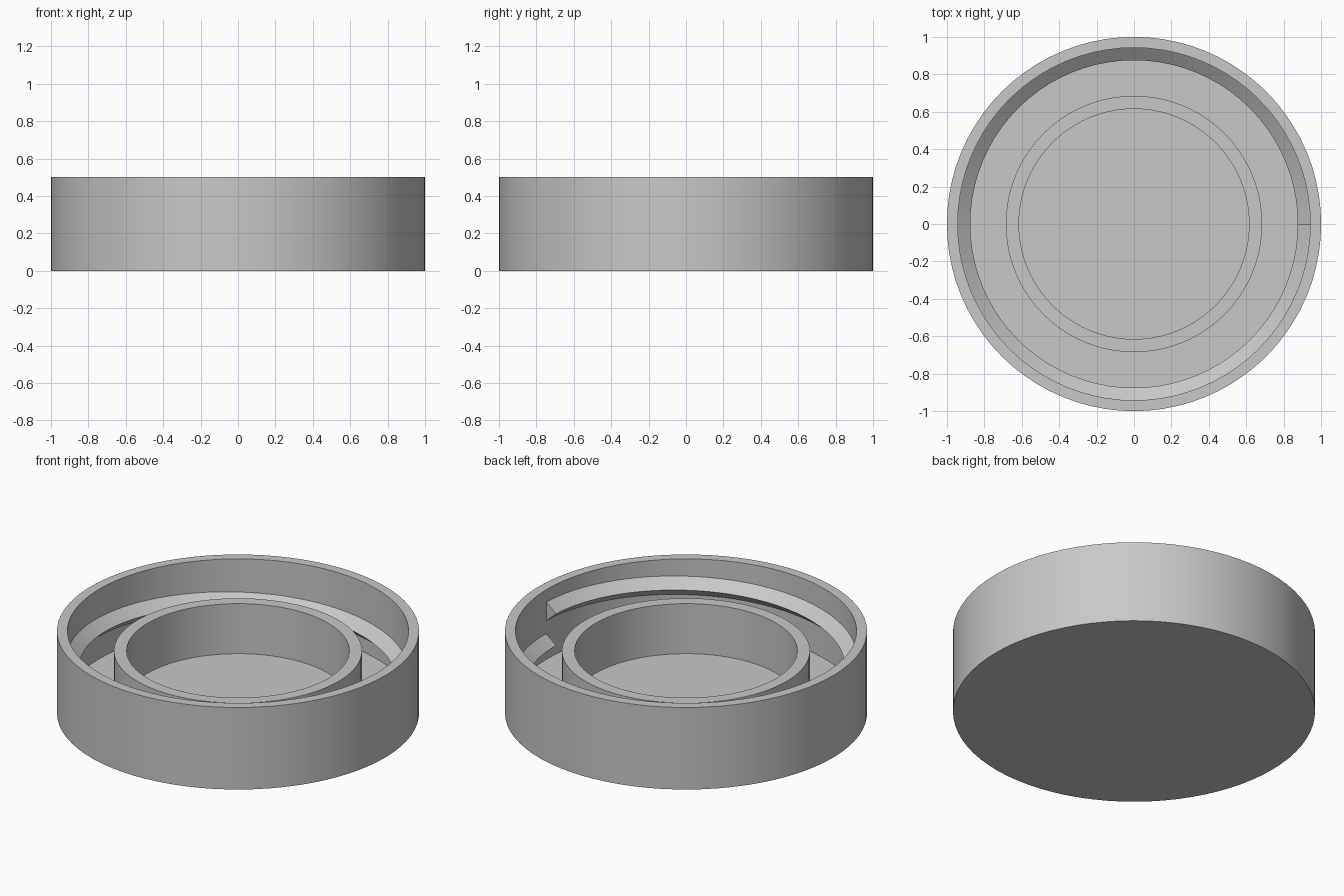
import bpy
import bmesh
import math

cube = bpy.data.objects.get("Cube")
if cube:
    bpy.data.objects.remove(cube, do_unlink=True)

SEGMENTS = 80

grey = bpy.data.materials.new("plain_grey")
grey.use_nodes = True
colour = (0.58, 0.58, 0.58, 1.0)
grey.diffuse_color = colour
grey.node_tree.nodes["Principled BSDF"].inputs["Base Color"].default_value = colour


def sweep(name, profile, rise=0.0):
    """Turn a closed (radius, z) profile once round z, climbing by rise."""
    bm = bmesh.new()
    rows = []
    for i in range(SEGMENTS + 1):
        t = i / SEGMENTS
        a = t * math.tau
        rows.append([bm.verts.new((r * math.cos(a), r * math.sin(a), z + rise * t))
                     for r, z in profile])
    n = len(profile)
    for low, high in zip(rows, rows[1:]):
        for j in range(n):
            k = (j + 1) % n
            if profile[j][0] == profile[k][0] == 0:
                continue
            quad = [low[j], high[j], high[k], low[k]]
            # The axis points become the tips of triangles
            if profile[j][0] == 0:
                quad.remove(high[j])
            if profile[k][0] == 0:
                quad.remove(high[k])
            bm.faces.new(quad)
    if rise:
        bm.faces.new(rows[0])
        bm.faces.new(rows[-1])
    bmesh.ops.remove_doubles(bm, verts=bm.verts, dist=0.0001)
    loose = [v for v in bm.verts if not v.link_faces]
    bmesh.ops.delete(bm, geom=loose, context='VERTS')
    bmesh.ops.recalc_face_normals(bm, faces=bm.faces)
    mesh = bpy.data.meshes.new(name)
    bm.to_mesh(mesh)
    bm.free()
    mesh.materials.append(grey)
    obj = bpy.data.objects.new(name, mesh)
    bpy.context.collection.objects.link(obj)
    bpy.ops.object.select_all(action='DESELECT')
    obj.select_set(True)
    bpy.context.view_layer.objects.active = obj
    bpy.ops.object.shade_smooth_by_angle(angle=math.radians(30))
    return obj


# Cup-shaped lid: floor and outer wall in one profile
sweep("lid_shell", [(0, 0), (1, 0), (1, 0.5), (0.942, 0.5), (0.942, 0.075), (0, 0.075)])

# Raised sealing ring on the floor
sweep("inner_ring", [(0.615, 0.06), (0.685, 0.06), (0.685, 0.38), (0.615, 0.38)])

# One turn of screw thread, its root sunk a little into the wall
sweep("screw_thread", [(0.95, 0.112), (0.875, 0.177), (0.95, 0.238)], rise=0.193)
